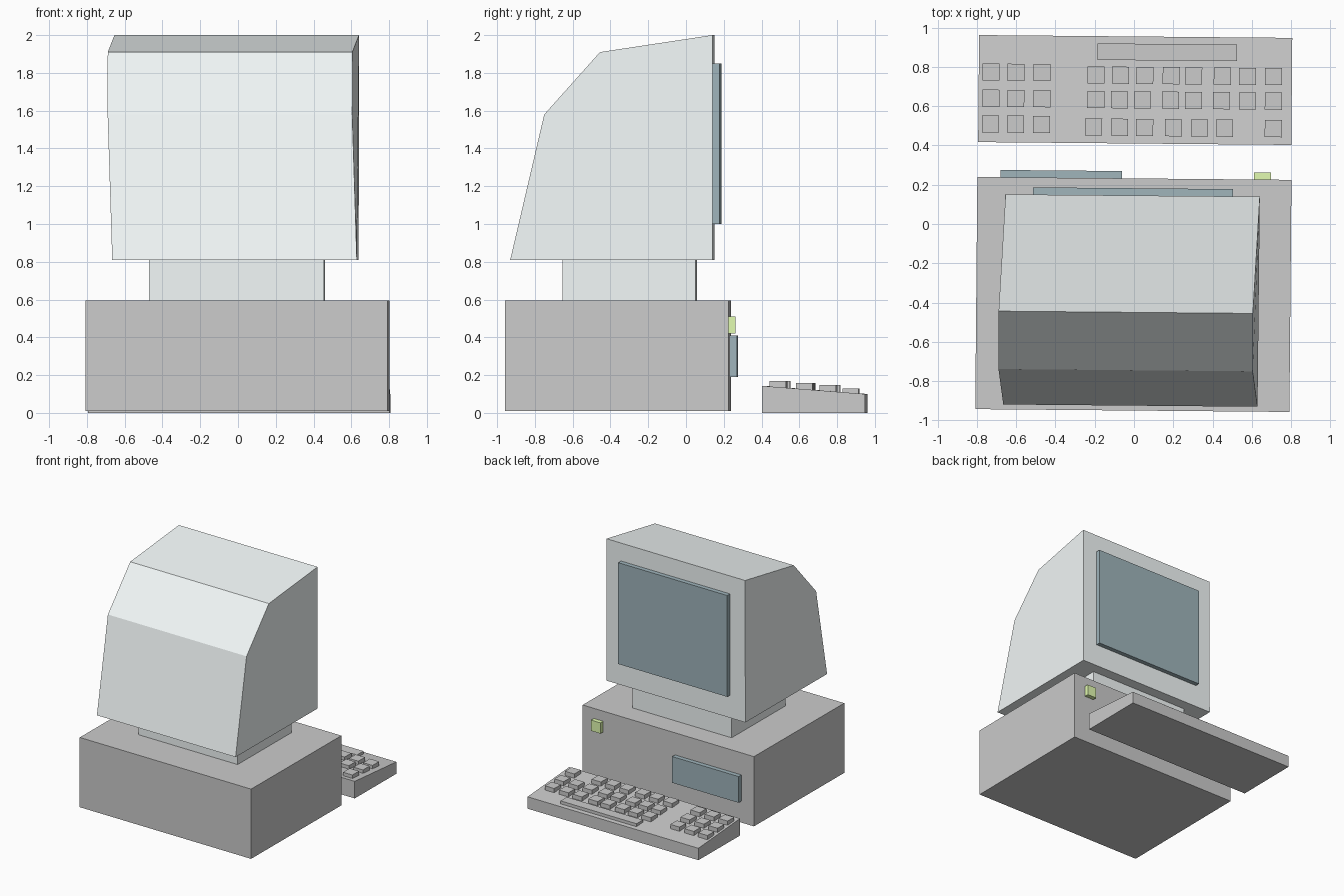
import bpy, bmesh
from mathutils import Matrix

if "Cube" in bpy.data.objects:
    bpy.data.objects.remove(bpy.data.objects["Cube"])

YAW = Matrix.Rotation(-0.009, 4, 'Z')  # the whole set stands very slightly turned


def material(name, rgb):
    m = bpy.data.materials.new(name)
    m.diffuse_color = (*rgb, 1)
    m.use_nodes = True
    m.node_tree.nodes["Principled BSDF"].inputs["Base Color"].default_value = m.diffuse_color
    return m


CASE = material("pale_case", (0.90, 0.95, 0.95))
GLASS = material("blue_grey", (0.35, 0.46, 0.50))
GREEN = material("green", (0.76, 0.97, 0.44))


def finish(name, bm, mat=None):
    bmesh.ops.recalc_face_normals(bm, faces=bm.faces)
    bm.transform(YAW)
    mesh = bpy.data.meshes.new(name)
    bm.to_mesh(mesh)
    bm.free()
    obj = bpy.data.objects.new(name, mesh)
    bpy.context.collection.objects.link(obj)
    if mat:
        mesh.materials.append(mat)
    return obj


def box(name, x, y, z, mat=None):
    bm = bmesh.new()
    lo, hi = zip(x, y, z)
    size = [b - a for a, b in zip(lo, hi)]
    mid = [(a + b) / 2 for a, b in zip(lo, hi)]
    bmesh.ops.create_cube(bm, size=1, matrix=Matrix.Translation(mid) @ Matrix.Diagonal((*size, 1)))
    return finish(name, bm, mat)


def prism(name, profile, width, mat=None):
    """Side profile of (x centre, y, z) points, joined across the width."""
    bm = bmesh.new()
    left, right = ([bm.verts.new((c + s * width / 2, y, z)) for c, y, z in profile] for s in (-1, 1))
    bm.faces.new(left)
    bm.faces.new(right)
    n = len(profile)
    for i in range(n):
        j = (i + 1) % n
        bm.faces.new((left[i], left[j], right[j], right[i]))
    return finish(name, bm, mat)


# Computer case with drive panel and power button
box("computer_case", (-0.80, 0.80), (-0.95, 0.232), (0.01, 0.595))
box("drive_panel", (-0.683, -0.063), (0.20, 0.269), (0.19, 0.41), GLASS)
box("power_button", (0.608, 0.695), (0.20, 0.268), (0.42, 0.51), GREEN)

# Monitor on its neck
box("monitor_neck", (-0.465, 0.46), (-0.65, 0.055), (0.58, 0.82), CASE)
prism("monitor_housing", [(-0.010, 0.145, 0.81), (-0.008, 0.145, 2.00), (-0.038, -0.45, 1.91),
                          (-0.036, -0.745, 1.58), (-0.010, -0.925, 0.81)], 1.295, CASE)
box("screen", (-0.515, 0.503), (0.12, 0.182), (1.0, 1.85), GLASS)

# Keyboard slab
prism("keyboard_body", [(0, 0.41, 0), (0, 0.955, 0), (0, 0.955, 0.10), (0, 0.41, 0.143)], 1.595)


def board_top(y):
    return 0.143 - (y - 0.41) * 0.079


# Keys: rows of (local y, x positions)
PAD = (-0.735, -0.608, -0.475)
ROWS = {
    "main_key": [(0.757, (-0.20, -0.075, 0.048, 0.183, 0.297, 0.443, 0.571, 0.703)),
                 (0.632, (-0.20, -0.08, 0.038, 0.18, 0.297, 0.44, 0.572, 0.704)),
                 (0.492, (-0.21, -0.078, 0.05, 0.197, 0.329, 0.456, 0.705))],
    "number_pad_key": [(0.767, PAD), (0.634, PAD), (0.503, PAD)],
}
K = 0.0435
for name, rows in ROWS.items():
    for y, xs in rows:
        top = board_top(y)
        for x in xs:
            box(name, (x - K, x + K), (y - K, y + K), (top - 0.02, top + 0.032))

# Space bar
box("space_bar", (-0.193, 0.517), (0.834, 0.918), (0.09, 0.128))
